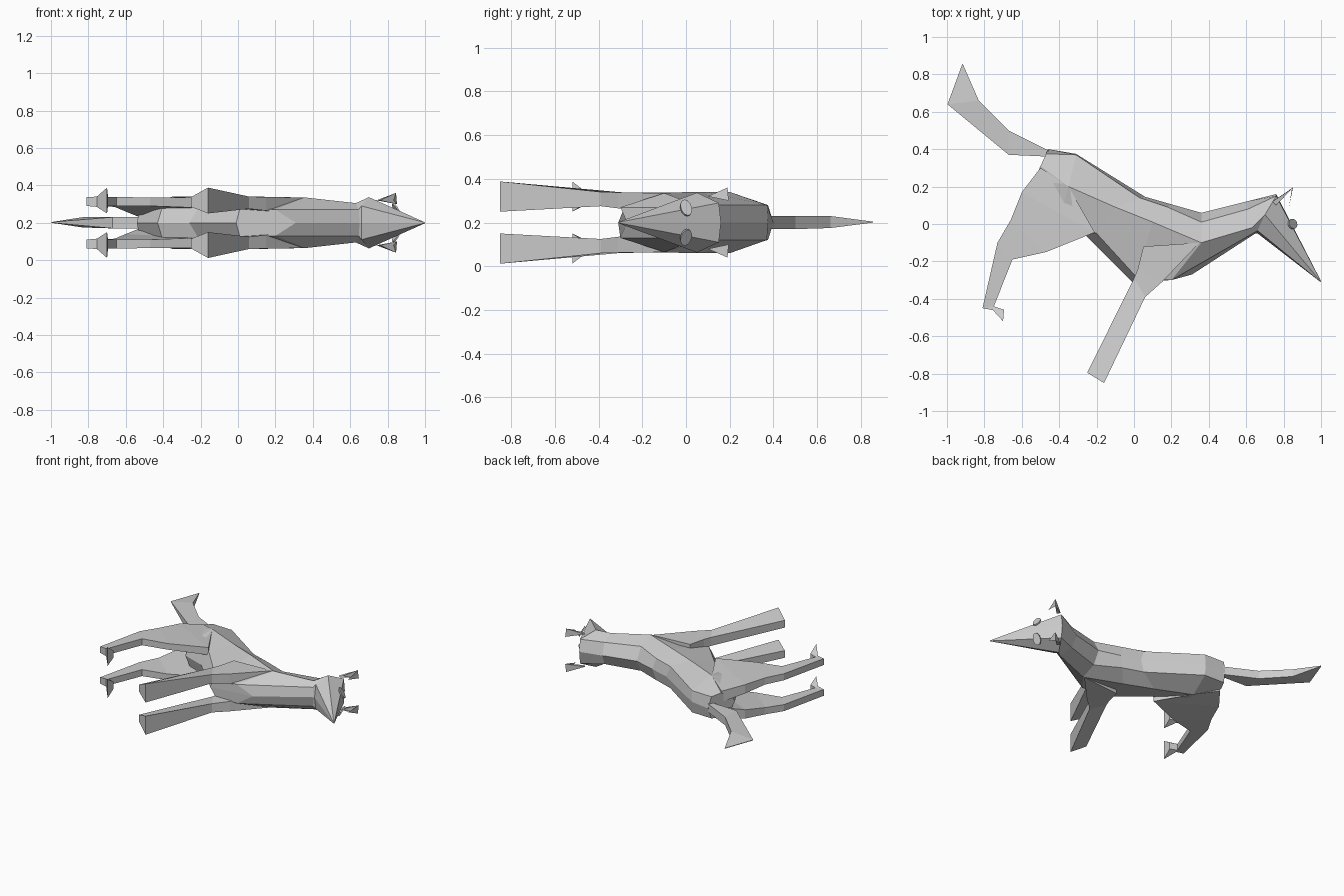
import bpy, bmesh, math
from mathutils import Vector, Matrix

ZC = 0.2  # height of the animal's symmetry plane (it lies on its side)


def material(name, v):
    m = bpy.data.materials.new(name)
    m.diffuse_color = (v, v, v, 1)
    return m


GREY = material("light_grey", 0.6)


def finish(name, bm):
    bmesh.ops.remove_doubles(bm, verts=bm.verts, dist=0.0005)
    bmesh.ops.recalc_face_normals(bm, faces=bm.faces)
    me = bpy.data.meshes.new(name)
    bm.to_mesh(me)
    bm.free()
    me.materials.append(GREY)
    ob = bpy.data.objects.new(name, me)
    bpy.context.collection.objects.link(ob)
    return ob


def loft(name, rings):
    """Skin a row of equal rings and cap both ends."""
    bm = bmesh.new()
    vs = [[bm.verts.new(p) for p in r] for r in rings]
    n = len(vs[0])
    for a, b in zip(vs, vs[1:]):
        for i in range(n):
            j = (i + 1) % n
            bm.faces.new((a[i], a[j], b[j], b[i]))
    bm.faces.new(vs[0])
    bm.faces.new(vs[-1][::-1])
    return finish(name, bm)


def slab(name, sections, s=1):
    """Each section is a back and a front point: (x, y, inner offset, outer offset)."""
    rings = []
    for (bx, by, bi, bo), (fx, fy, fi, fo) in sections:
        rings.append([(bx, by, ZC + s * bi), (bx, by, ZC + s * bo),
                      (fx, fy, ZC + s * fo), (fx, fy, ZC + s * fi)])
    return loft(name, rings)


def body_ring(half):
    pts = [(x, y, ZC + w) for x, y, w in half]
    return pts + [(x, y, ZC - w) for x, y, w in half[-2:0:-1]]


# Torso, neck and head: half rings from spine to underside (x, y, half width)
torso = [
    [(-0.46, 0.40, 0), (-0.47, 0.375, .08), (-0.50, 0.31, .09), (-0.53, 0.24, .06), (-0.54, 0.20, 0)],
    [(-0.31, 0.375, 0), (-0.31, 0.37, .08), (-0.35, 0.20, .14), (-0.40, 0.02, .10), (-0.43, 0.00, 0)],
    [(0.06, 0.145, 0), (0.03, 0.14, .08), (-0.10, 0.09, .14), (-0.20, -0.05, .10), (-0.26, -0.06, 0)],
    [(0.20, 0.105, 0), (0.18, 0.09, .08), (0.10, 0.01, .14), (0.01, -0.28, .075), (-0.01, -0.31, 0)],
    [(0.36, 0.06, 0), (0.36, 0.01, .09), (0.36, -0.10, .135), (0.20, -0.30, .07), (0.31, -0.27, 0)],
    [(0.60, 0.12, 0), (0.61, 0.08, .08), (0.63, -0.02, .105), (0.645, -0.045, .07), (0.65, -0.05, 0)],
    [(0.76, 0.16, 0), (0.76, 0.15, .09), (0.70, 0.05, .137), (0.66, -0.035, .09), (0.66, -0.05, 0)],
    [(1.0, -0.305, 0), (1.0, -0.306, .002), (0.998, -0.308, .003), (0.997, -0.309, .002), (0.997, -0.31, 0)],
]
loft("torso_and_head", [body_ring(r) for r in torso])

# Tail: flat, ending in a sharp slanted tuft
slab("tail", [
    ((-0.45, 0.36, -.03, .03), (-0.45, 0.39, -.03, .03)),
    ((-0.67, 0.37, -.03, .03), (-0.67, 0.50, -.03, .03)),
    ((-0.997, 0.64, 0, .004), (-0.83, 0.66, -.025, .03)),
    ((-0.92, 0.85, 0, .004), (-0.915, 0.855, 0, .004)),
])

hind_leg = [
    ((-0.50, 0.30, .02, .10), (-0.35, 0.20, .02, .138)),
    ((-0.60, 0.17, .06, .125), (-0.21, -0.045, .08, .135)),
    ((-0.66, 0.02, .085, .135), (-0.47, -0.15, .09, .135)),
    ((-0.73, -0.10, .09, .138), (-0.65, -0.19, .09, .138)),
    ((-0.81, -0.45, .09, .137), (-0.755, -0.455, .09, .137)),
]
hind_foot = [
    ((-0.81, -0.45, .09, .137), (-0.76, -0.44, .09, .137)),
    ((-0.755, -0.46, .085, .14), (-0.75, -0.44, .09, .137)),
    ((-0.70, -0.52, .05, .188), (-0.695, -0.458, .09, .14)),
]
front_leg = [
    ((0.05, -0.12, .04, .138), (0.35, -0.10, .04, .135)),
    ((0.02, -0.24, .07, .138), (0.15, -0.31, .065, .138)),
    ((0.00, -0.29, .075, .138), (0.06, -0.39, .075, .14)),
    ((-0.25, -0.795, .085, .138), (-0.16, -0.85, .05, .188)),
]

for side, s in (("left", 1), ("right", -1)):
    slab("hind_leg_" + side, hind_leg, s)
    slab("hind_foot_" + side, hind_foot, s)
    slab("front_leg_" + side, front_leg, s)

    # Ear: thin folded plate standing off the back of the head
    bm = bmesh.new()
    ear = [bm.verts.new((x, y, ZC + s * w)) for x, y, w in
           ((0.74, 0.12, .12), (0.845, 0.19, .16), (0.85, 0.195, .10), (0.83, 0.10, .12), (0.76, 0.10, .12))]
    for f in ((0, 1, 2), (1, 3, 2), (0, 2, 4), (0, 4, 1)):
        bm.faces.new([ear[i] for i in f])
    finish("ear_" + side, bm)

    # Eye: thin disc facing forward and outward
    bm = bmesh.new()
    rot = Vector((0.80, 0.32, 0.5 * s)).to_track_quat('Z', 'Y').to_matrix().to_4x4()
    place = Matrix.Translation((0.848, 0.0, ZC + s * 0.067)) @ rot
    bmesh.ops.create_cone(bm, cap_ends=True, segments=12, radius1=0.042, radius2=0.042,
                          depth=0.009, matrix=place @ Matrix.Diagonal((0.65, 1.0, 1.0, 1.0)))
    finish("eye_" + side, bm)
